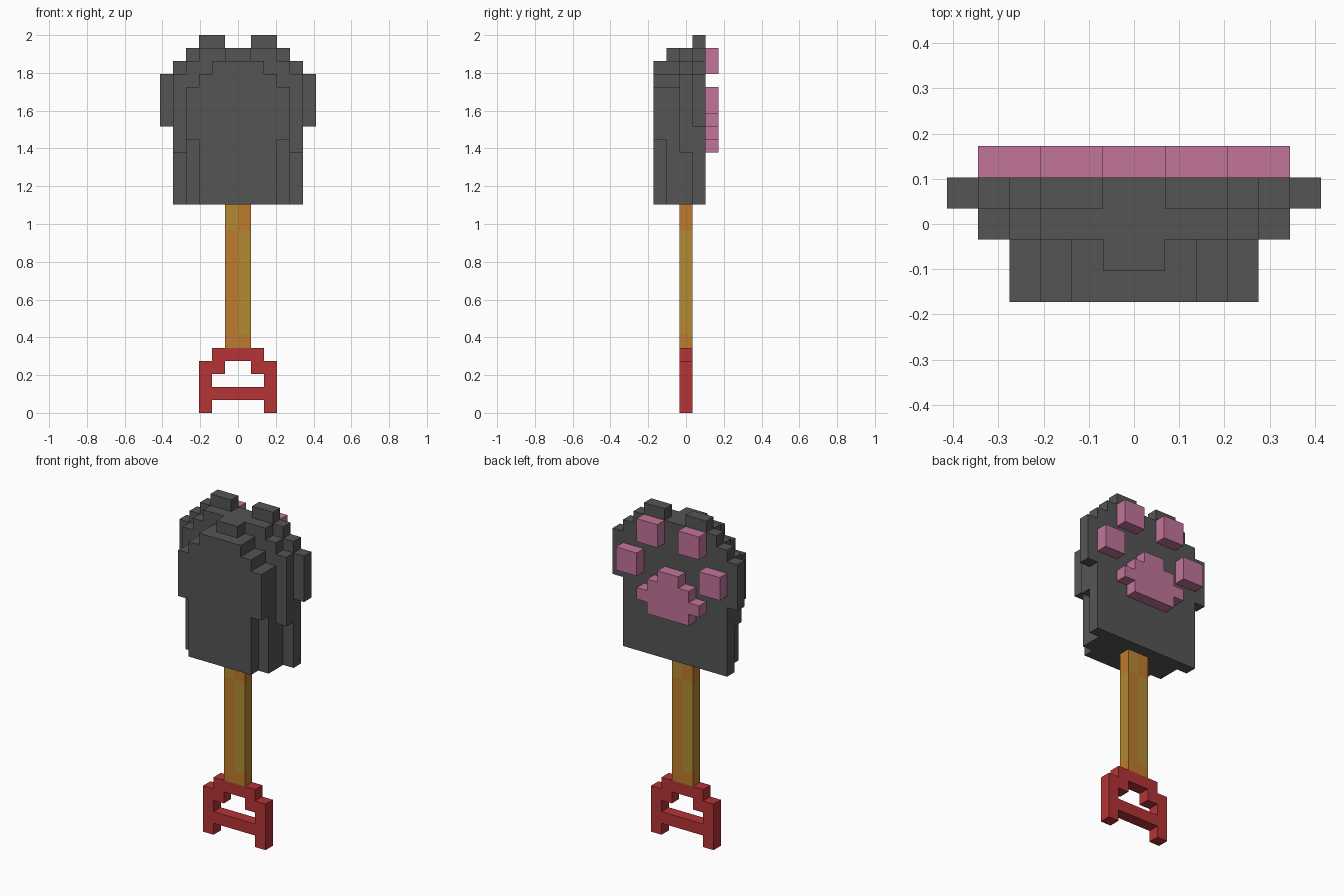
import bpy
import bmesh
import math

if "Cube" in bpy.data.objects:
    bpy.data.objects.remove(bpy.data.objects["Cube"])

U = 2 / 29  # one block of the model


def material(name, rgb):
    m = bpy.data.materials.new(name)
    lin = [((c / 255 + 0.055) / 1.055) ** 2.4 for c in rgb]
    m.diffuse_color = (*lin, 1)
    m.use_nodes = True
    m.node_tree.nodes["Principled BSDF"].inputs["Base Color"].default_value = m.diffuse_color
    return m


GREY = material("dark grey", (85, 85, 85))
PINK = material("pink", (194, 117, 155))
RED = material("red", (181, 51, 53))
ORANGE = material("orange wood", (190, 123, 46))
OCHRE = material("ochre wood", (180, 138, 52))


def block_solid(name, boxes, mats, rule=None):
    """One closed skin around a set of block boxes (x0, x1, layer0, layer1, z0, z1)."""
    cells = {(x, y, z) for x0, x1, y0, y1, z0, z1 in boxes
             for x in range(x0, x1) for y in range(y0, y1) for z in range(z0, z1)}
    bm = bmesh.new()
    verts = {}

    def vert(p):
        if p not in verts:
            verts[p] = bm.verts.new((p[0] * U, (p[1] - 2.5) * U, p[2] * U))
        return verts[p]

    for c in cells:
        for axis in range(3):
            for side in (0, 1):
                near = list(c)
                near[axis] += 2 * side - 1
                if tuple(near) in cells:
                    continue
                a, b = (axis + 1) % 3, (axis + 2) % 3
                ring = []
                for da, db in ((0, 0), (1, 0), (1, 1), (0, 1)):
                    p = list(c)
                    p[axis] += side
                    p[a] += da
                    p[b] += db
                    ring.append(vert(tuple(p)))
                face = bm.faces.new(ring if side else ring[::-1])
                face.normal_update()
                if rule:
                    face.material_index = rule(face.normal, c)
    # merge the flat areas into larger faces
    bmesh.ops.dissolve_limit(bm, angle_limit=math.radians(1), verts=bm.verts[:],
                             edges=bm.edges[:], delimit={'MATERIAL'})
    mesh = bpy.data.meshes.new(name)
    bm.to_mesh(mesh)
    bm.free()
    for m in mats:
        mesh.materials.append(m)
    obj = bpy.data.objects.new(name, mesh)
    bpy.context.collection.objects.link(obj)
    return obj


def centred(layer, steps):
    """Boxes symmetric in x from (half width, bottom, top) steps."""
    return [(-w, w, layer, layer + 1, z0, z1) for w, z0, z1 in steps]


def mirrored(x0, x1, layer, z0, z1):
    return [(x0, x1, layer, layer + 1, z0, z1), (-x1, -x0, layer, layer + 1, z0, z1)]


# paw head: four stepped layers from front to back, toe tips on the last
head = (centred(0, [(3, 16, 26), (4, 21, 25), (2, 26, 27)])
        + centred(1, [(4, 16, 25), (3, 25, 26), (2, 26, 27), (1, 27, 28)])
        + centred(2, [(4, 16, 27), (5, 20, 26), (3, 27, 28)])
        + centred(3, [(5, 16, 27), (6, 22, 26), (4, 27, 28)])
        + mirrored(1, 3, 3, 28, 29))
block_solid("paw_head", head, [GREY])

# raised pads on the back
block_solid("palm_pad", centred(4, [(2, 20, 21), (3, 21, 22), (2, 22, 23), (1, 23, 24)]), [PINK])
for label, x0, z0 in (("inner", 1, 26), ("outer", 3, 23)):
    for side, box in zip(("right", "left"), mirrored(x0, x0 + 2, 4, z0, z0 + 2)):
        block_solid(f"{label}_toe_pad_{side}", [box], [PINK])


# wooden shaft: one orange and one ochre strip on front and back, swapped near the top
def wood(normal, cell):
    x, _, z = cell
    if abs(normal.y) > 0.5:
        orange_strip = (x < 0) == (normal.y < 0)
        if orange_strip:
            return 1 if z >= 14 else 0
    return 0 if z >= 14 or z < 6 else 1


block_solid("shaft", centred(2, [(1, 5, 16)]), [ORANGE, OCHRE], wood)

# open red grip
grip = (mirrored(2, 3, 2, 0, 4) + mirrored(1, 2, 2, 3, 4)
        + centred(2, [(2, 1, 2), (2, 4, 5)]))
block_solid("grip", grip, [RED])
